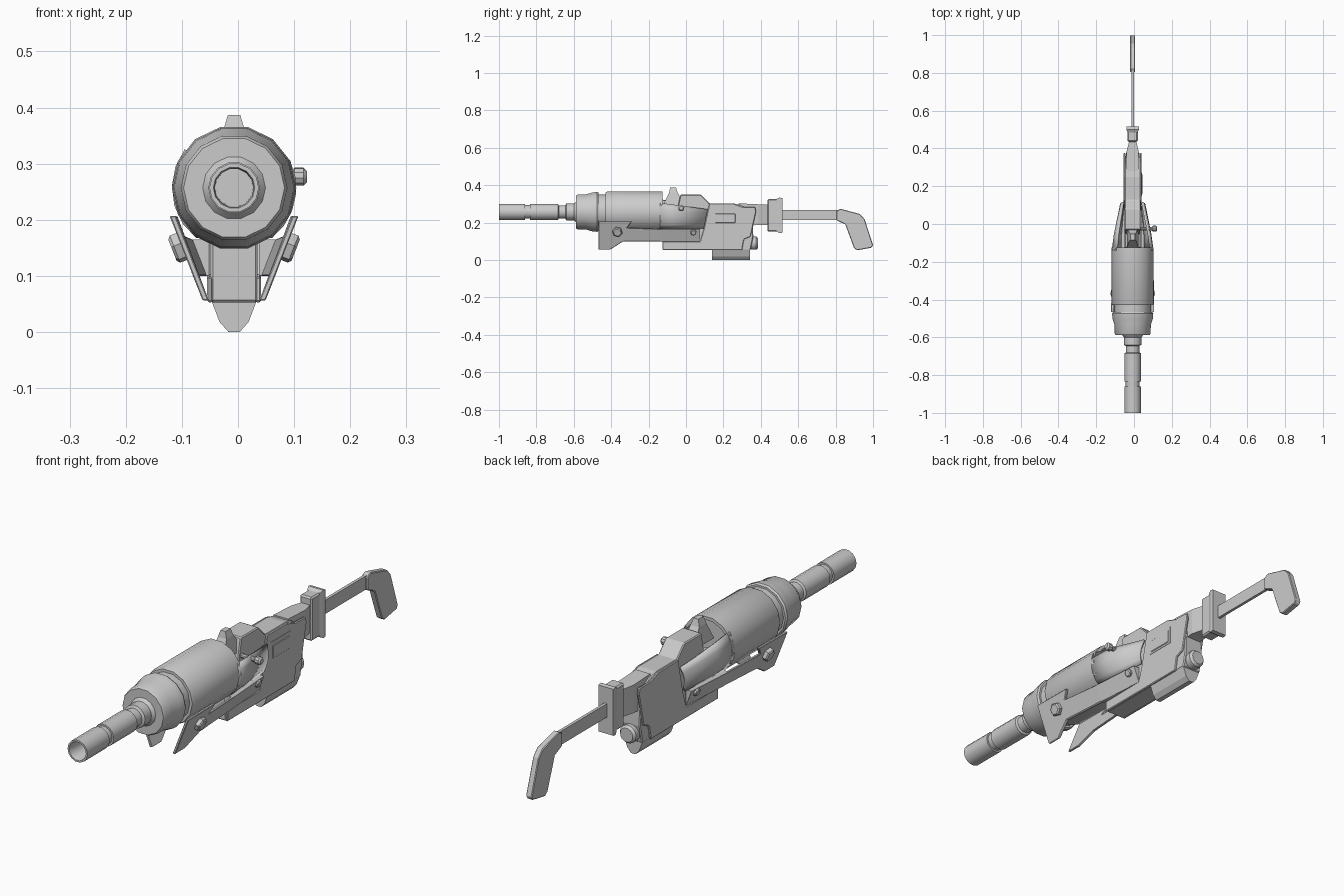
import bpy, bmesh, math
from mathutils import Vector

CX, CZ = -0.007, 0.257      # barrel axis


def finish(name, bm, bevel=0.0, smooth=False):
    bmesh.ops.recalc_face_normals(bm, faces=bm.faces)
    me = bpy.data.meshes.new(name)
    bm.to_mesh(me)
    bm.free()
    ob = bpy.data.objects.new(name, me)
    bpy.context.collection.objects.link(ob)
    if bevel:
        m = ob.modifiers.new("bevel", 'BEVEL')
        m.width, m.segments, m.limit_method = bevel, 1, 'ANGLE'
    if smooth:
        bpy.ops.object.select_all(action='DESELECT')
        ob.select_set(True)
        bpy.context.view_layer.objects.active = ob
        bpy.ops.object.shade_smooth_by_angle(angle=math.radians(32))
    return ob


def loft(name, rings, bevel=0.0, smooth=False, caps=True):
    """Skin between equally long closed rings of points."""
    bm = bmesh.new()
    rs = [[bm.verts.new(p) for p in r] for r in rings]
    n = len(rs[0])
    for a, b in zip(rs, rs[1:]):
        for i in range(n):
            j = (i + 1) % n
            bm.faces.new((a[i], a[j], b[j], b[i]))
    if caps:
        bm.faces.new(rs[0])
        bm.faces.new(rs[-1])
    return finish(name, bm, bevel, smooth)


def slab(name, pts, x0, x1, bevel=0.0):
    """Side profile (y, z) extruded between two x offsets from the centre line."""
    return loft(name, [[(CX + x, y, z) for y, z in pts] for x in (x0, x1)], bevel)


def box(name, x0, x1, y0, y1, z0, z1, bevel=0.0):
    return slab(name, [(y0, z0), (y1, z0), (y1, z1), (y0, z1)], x0, x1, bevel)


def turned(name, start, axis, prof, n=14, phase=0.0):
    """Lathe: profile of (distance, radius) along an axis."""
    axis = Vector(axis).normalized()
    u = axis.orthogonal().normalized() if abs(axis.y) < 0.9 else Vector((1, 0, 0))
    v = axis.cross(u)
    ang = [2 * math.pi * i / n + phase for i in range(n)]
    return loft(name, [[Vector(start) + axis * d + (u * math.cos(a) + v * math.sin(a)) * r
                        for a in ang] for d, r in prof], smooth=True)


# Barrel, muzzle bore, collar and main drum in one turned profile
turned("barrel_and_drum", (CX, 0, CZ), (0, 1, 0), [
    (-0.87, 0.034), (-0.995, 0.035), (-1.0, 0.037), (-1.0, 0.044), (-0.86, 0.044),
    (-0.86, 0.037), (-0.835, 0.037), (-0.835, 0.044), (-0.685, 0.044), (-0.68, 0.036),
    (-0.645, 0.036), (-0.64, 0.046), (-0.60, 0.046), (-0.588, 0.056), (-0.588, 0.09),
    (-0.58, 0.095), (-0.535, 0.096), (-0.50, 0.107), (-0.475, 0.109), (-0.467, 0.104),
    (-0.467, 0.096), (-0.43, 0.096), (-0.43, 0.107), (-0.422, 0.111), (-0.125, 0.111),
    (-0.125, 0.098), (-0.15, 0.09)])

# Tapering shell flanks behind the drum
for side, s, top in (("left", -1, 38), ("right", 1, 26)):
    bm = bmesh.new()
    rows = []
    for i in range(6):
        t = i / 5
        a = math.radians(-53 + (top + 53) * t)
        p = Vector((s * 0.106 * math.cos(a), -0.14, CZ + 0.108 * math.sin(a)))
        q = Vector((s * (0.05 + 0.012 * math.sin(math.pi * t)), 0.095 + 0.02 * t, 0.17 + 0.10 * t))
        rows.append([bm.verts.new(p.lerp(q, k) + Vector((CX + s * b, 0, 0)))
                     for k, b in ((0, 0), (0.35, 0.004), (1, 0))])
    for a, b in zip(rows, rows[1:]):
        for k in range(2):
            bm.faces.new((a[k], a[k + 1], b[k + 1], b[k]))
    ob = finish(side + "_flank", bm, smooth=True)
    m = ob.modifiers.new("thickness", 'SOLIDIFY')
    m.thickness, m.offset = 0.01, 0

# Receiver core with raised cover
slab("receiver", [(-0.125, 0.053), (0.345, 0.053), (0.36, 0.125), (0.355, 0.25), (0.29, 0.295),
                  (0.25, 0.303), (0.125, 0.303), (0.08, 0.35), (-0.03, 0.35), (-0.05, 0.255),
                  (-0.125, 0.245)], -0.042, 0.042, 0.004)
# Raised receiver side plates
for side, s in (("left", -1), ("right", 1)):
    slab(side + "_receiver_plate",
         [(-0.125, 0.053), (0.30, 0.053), (0.31, 0.11), (0.345, 0.125), (0.375, 0.26),
          (0.37, 0.283), (0.30, 0.285), (0.25, 0.303), (0.125, 0.303), (0.095, 0.165),
          (0.075, 0.10), (-0.125, 0.098)], s * 0.038, s * 0.048, 0.003)

# Ejection port frame and door on the right side
box("ejection_port_frame", 0.045, 0.0495, 0.148, 0.272, 0.19, 0.265)
box("ejection_port_door", 0.045, 0.052, 0.156, 0.264, 0.197, 0.25, 0.003)

# Faceted magazine underneath, and round cap behind it
mag = [(-0.04, 0.055), (-0.026, 0.018), (-0.010, 0.0), (0.010, 0.0), (0.026, 0.018), (0.04, 0.055)]
loft("magazine", [[(CX + x, y, z) for x, z in mag] for y in (0.14, 0.342)])
turned("rear_cap", (CX, 0.32, 0.09), (0, 1, 0),
       [(0, 0.036), (0.055, 0.036), (0.065, 0.028)])

# Sight post with its sloping base
loft("sight", [[(CX + x, y, z) for x, y in ((-w, a), (w, a), (w, b), (-w, b))]
               for w, a, b, z in ((0.03, -0.125, 0.0, 0.29), (0.019, -0.09, -0.045, 0.36),
                                  (0.011, -0.085, -0.053, 0.387))])

# Bolt handle
turned("bolt_handle", (CX, -0.025, 0.277), (1, 0, 0),
       [(0.03, 0.009), (0.102, 0.010), (0.108, 0.016), (0.124, 0.016), (0.13, 0.010)], 10)

# Folded side plates: leaning front fin, arm running back, block and pins
fin = [(-0.467, 0.207), (-0.467, 0.056), (-0.405, 0.056), (-0.335, 0.10), (-0.12, 0.10),
       (-0.12, 0.165), (-0.315, 0.172), (-0.29, 0.207)]
for side, s in (("left", -1), ("right", 1)):
    def lean(y, z, t):
        return (CX + s * (0.056 + (z - 0.056) * 0.39 - t - 0.07 * max(0, y + 0.33)), y, z)
    loft(side + "_fin", [[lean(y, z, t) for y, z in fin] for t in (0, 0.011)], 0.002)
    arm = [(-0.14, 0.10), (0.075, 0.10), (0.075, 0.165), (-0.14, 0.165)]
    loft(side + "_arm_block", [[lean(y, z, 0) for y, z in arm],
                               [(CX + s * 0.044, y, z) for y, z in arm]], 0.002)
    out = (s, 0, -0.39)
    turned(side + "_hex_bolt", lean(-0.367, 0.155, 0.008), out,
           [(0, 0.027), (0.020, 0.027), (0.025, 0.021)], 6)
    turned(side + "_pin", lean(0.04, 0.15, 0.004), out,
           [(0, 0.016), (0.010, 0.016), (0.013, 0.012)], 10)

# Stock neck, bracket, rod and shoulder plate
loft("stock_neck", [[(CX + x, y, z) for x, z in ((-w, a), (w, a), (w, b), (-w, b))]
                    for y, w, a, b in ((0.28, 0.032, 0.18, 0.303), (0.385, 0.032, 0.187, 0.298),
                                       (0.44, 0.018, 0.187, 0.296))])
box("bracket_core", -0.027, 0.027, 0.435, 0.50, 0.152, 0.326, 0.006)
loft("bracket_flange", [[(CX + x, y, z) for x, z in ((-w, a), (w, a), (w, b), (-w, b))]
                        for y, w, a, b in ((0.485, 0.027, 0.152, 0.326), (0.50, 0.033, 0.143, 0.334),
                                           (0.515, 0.033, 0.146, 0.331))])
box("stock_rod", -0.006, 0.006, 0.50, 0.83, 0.213, 0.267)
slab("shoulder_plate", [(0.805, 0.262), (0.825, 0.274), (0.93, 0.246), (0.955, 0.218),
                        (1.0, 0.08), (0.992, 0.066), (0.915, 0.052), (0.898, 0.064),
                        (0.852, 0.19), (0.805, 0.212)], -0.013, 0.013, 0.003)
